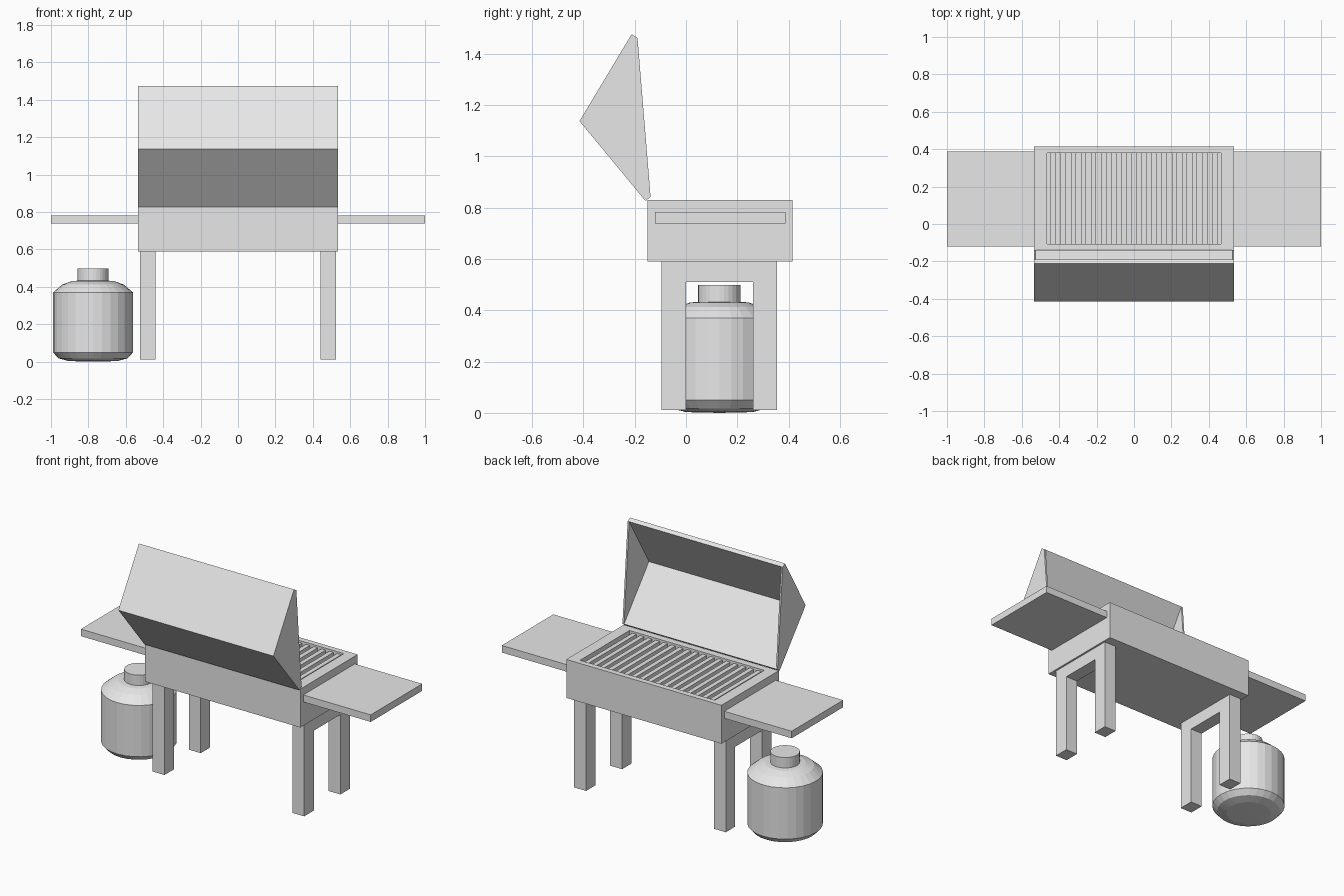
import bpy, bmesh, math
from mathutils import Vector
from mathutils.geometry import intersect_line_line_2d

cube = bpy.data.objects.get("Cube")
if cube:
    bpy.data.objects.remove(cube, do_unlink=True)

grey = bpy.data.materials.new("light grey")
grey.use_nodes = True
grey.diffuse_color = (0.8, 0.8, 0.8, 1)
grey.node_tree.nodes["Principled BSDF"].inputs["Base Color"].default_value = (0.8, 0.8, 0.8, 1)


def finish(name, bm):
    bmesh.ops.recalc_face_normals(bm, faces=bm.faces)
    mesh = bpy.data.meshes.new(name)
    bm.to_mesh(mesh)
    bm.free()
    mesh.materials.append(grey)
    ob = bpy.data.objects.new(name, mesh)
    bpy.context.collection.objects.link(ob)
    return ob


def add_box(bm, x0, x1, y0, y1, z0, z1):
    verts = bmesh.ops.create_cube(bm, size=1)["verts"]
    for v in verts:
        v.co = (x1 if v.co.x > 0 else x0, y1 if v.co.y > 0 else y0, z1 if v.co.z > 0 else z0)
    return verts


def add_prism(bm, profile, x0, x1):
    """Extrude a closed (y, z) profile along x."""
    face = bm.faces.new([bm.verts.new((x0, y, z)) for y, z in profile])
    new = bmesh.ops.extrude_face_region(bm, geom=[face], use_keep_orig=True)["geom"]
    moved = [g for g in new if isinstance(g, bmesh.types.BMVert)]
    bmesh.ops.translate(bm, vec=(x1 - x0, 0, 0), verts=moved)


# Firebox with a recess sunk into its top
bm = bmesh.new()
add_box(bm, -0.535, 0.535, -0.15, 0.415, 0.59, 0.83)
bm.normal_update()
top = max(bm.faces, key=lambda f: f.calc_center_median().z)
bmesh.ops.inset_individual(bm, faces=[top], thickness=0.05)
for v in top.verts:
    v.co.x = math.copysign(0.465, v.co.x)
    v.co.y = 0.38 if v.co.y > 0.13 else -0.107
floor = bmesh.ops.extrude_face_region(bm, geom=[top])["geom"]
bmesh.ops.delete(bm, geom=[top], context="FACES_ONLY")
bmesh.ops.translate(bm, vec=(0, 0, -0.06), verts=[g for g in floor if isinstance(g, bmesh.types.BMVert)])
finish("firebox", bm)

# Grate bars
bm = bmesh.new()
bars, pitch = 17, 0.054
for i in range(bars):
    x = (i - (bars - 1) / 2) * pitch
    add_box(bm, x - 0.014, x + 0.014, -0.107, 0.38, 0.79, 0.818)
finish("grate", bm)

# Opened lid: two thick panels meeting in a V, closed by thin ends
top_out, top_in = Vector((-0.212, 1.475)), Vector((-0.189, 1.461))
low_out, low_in = Vector((-0.158, 0.826)), Vector((-0.138, 0.842))
ridge = Vector((-0.415, 1.137))
up, down = top_out - ridge, low_out - ridge
ridge_in = intersect_line_line_2d(top_in, top_in - up, low_in, low_in - down)
bm = bmesh.new()
add_prism(bm, [ridge, top_out, top_in, ridge_in, low_in, low_out], -0.524, 0.524)
for s in (-1, 1):
    add_prism(bm, [ridge, top_out, top_in, low_in, low_out], s * 0.524, s * 0.535)
finish("lid", bm)

# Side shelves and leg frames
for side, s in (("left", 1), ("right", -1)):
    bm = bmesh.new()
    add_box(bm, *sorted((s * 0.53, s * 1.0)), -0.12, 0.387, 0.738, 0.782)
    finish(side + "_shelf", bm)
    bm = bmesh.new()
    add_prism(bm, [(-0.095, 0.012), (0, 0.012), (0, 0.51), (0.262, 0.51), (0.262, 0.012),
                   (0.355, 0.012), (0.355, 0.59), (-0.095, 0.59)], s * 0.441, s * 0.523)
    finish(side + "_legs", bm)

# Gas tank turned from a profile of (radius, height)
profile = [(0, 0), (0.13, 0.003), (0.185, 0.018), (0.214, 0.05), (0.214, 0.37),
           (0.165, 0.412), (0.115, 0.43), (0.083, 0.433), (0.083, 0.498), (0, 0.498)]
bm = bmesh.new()
verts = [bm.verts.new((r, 0, z)) for r, z in profile]
edges = [bm.edges.new(pair) for pair in zip(verts, verts[1:])]
bmesh.ops.spin(bm, geom=verts + edges, cent=(0, 0, 0), axis=(0, 0, 1),
               angle=math.tau, steps=28, use_duplicate=False)
bmesh.ops.remove_doubles(bm, verts=bm.verts, dist=0.0005)
tank = finish("gas_tank", bm)
tank.location = (-0.775, 0.13, 0)
